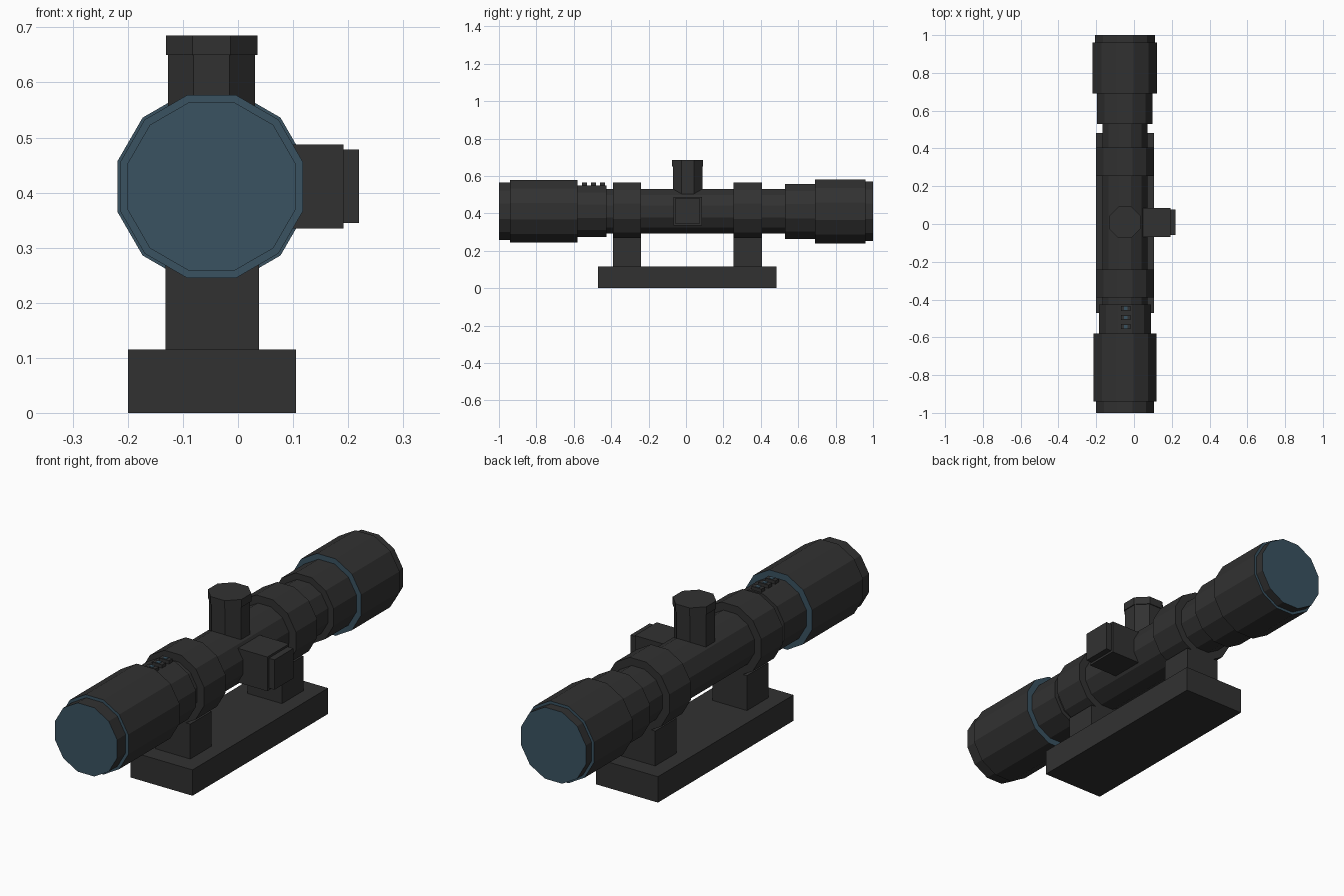
import bpy, bmesh, math
from mathutils import Matrix, Vector

if "Cube" in bpy.data.objects:
    bpy.data.objects.remove(bpy.data.objects["Cube"])

CX, CZ, TY = -0.048, 0.411, 0.009   # tube axis x, z; turret centre y


def material(name, col):
    m = bpy.data.materials.new(name)
    m.diffuse_color = (*col, 1)
    m.use_nodes = True
    m.node_tree.nodes["Principled BSDF"].inputs["Base Color"].default_value = m.diffuse_color
    return m


BLACK = material("matte_black", (0.031, 0.031, 0.031))
BLUE = material("lens_blue", (0.042, 0.086, 0.121))


def finish(name, bm, mats):
    me = bpy.data.meshes.new(name)
    bm.to_mesh(me)
    bm.free()
    for m in mats:
        me.materials.append(m)
    ob = bpy.data.objects.new(name, me)
    bpy.context.collection.objects.link(ob)
    return ob


def box(name, x, y, z, mat=BLACK):
    lo, hi = Vector((x[0], y[0], z[0])), Vector((x[1], y[1], z[1]))
    bm = bmesh.new()
    bmesh.ops.create_cube(bm, size=1, matrix=Matrix.Translation((lo + hi) / 2)
                          @ Matrix.Diagonal((*(hi - lo), 1)))
    return finish(name, bm, [mat])


def prism(name, sides, apothem, a, b, axis="Y", blue_caps=False):
    """Regular prism with flats facing the axes, from a to b along Y or Z."""
    r = apothem / math.cos(math.pi / sides)
    bm = bmesh.new()
    bmesh.ops.create_cone(bm, cap_ends=True, segments=sides, radius1=r, radius2=r, depth=b - a,
                          matrix=Matrix.Rotation(math.pi / sides, 4, "Z"))
    mid = (a + b) / 2
    if axis == "Y":
        m = Matrix.Translation((CX, mid, CZ)) @ Matrix.Rotation(math.pi / 2, 4, "X")
    else:
        m = Matrix.Translation((CX, TY, mid))
    bm.transform(m)
    if blue_caps:
        for f in bm.faces:
            f.material_index = int(len(f.verts) == sides)
    return finish(name, bm, [BLACK, BLUE])


# Optical tube sections: name, apothem, y start, y end, blue end faces
for name, r, a, b, blue in [
    ("eyepiece_lens_rim", 0.153, -1.0, -0.93, True),
    ("eyepiece_housing", 0.166, -0.94, -0.58, True),
    ("zoom_collar", 0.138, -0.585, -0.425, False),
    ("main_tube", 0.120, -0.45, 0.55, False),
    ("rear_mount_ring", 0.154, -0.39, -0.24, False),
    ("front_mount_ring", 0.154, 0.255, 0.405, False),
    ("objective_collar", 0.147, 0.53, 0.70, False),
    ("objective_housing", 0.171, 0.69, 0.96, True),
    ("objective_lens_rim", 0.159, 0.95, 1.0, True),
]:
    prism(name, 12, r, a, b, "Y", blue)

# Base rail and ring supports
box("base_rail", (-0.2, 0.105), (-0.47, 0.483), (0, 0.115))
for name, a, b in [("rear_support", -0.39, -0.24), ("front_support", 0.255, 0.405)]:
    box(name, (-0.132, 0.038), (a, b), (0.115, 0.27))

# Top turret with cap
prism("top_turret", 8, 0.079, 0.49, 0.65, "Z")
prism("top_turret_cap", 8, 0.083, 0.65, 0.685, "Z")

# Side knob with outer plate
box("side_knob", (0.03, 0.192), (TY - 0.077, TY + 0.077), (0.335, 0.487))
box("side_knob_cap", (0.192, 0.22), (TY - 0.067, TY + 0.067), (0.345, 0.478))

# Three grip studs on the zoom collar, each with a blue mark
for i in range(3):
    y = -0.543 + i * 0.048
    box(f"stud_{i}", (CX - 0.02, CX + 0.03), (y - 0.013, y + 0.013), (0.53, 0.564))
    box(f"stud_mark_{i}", (CX - 0.004, CX + 0.014), (y - 0.009, y + 0.009), (0.562, 0.566), BLUE)
